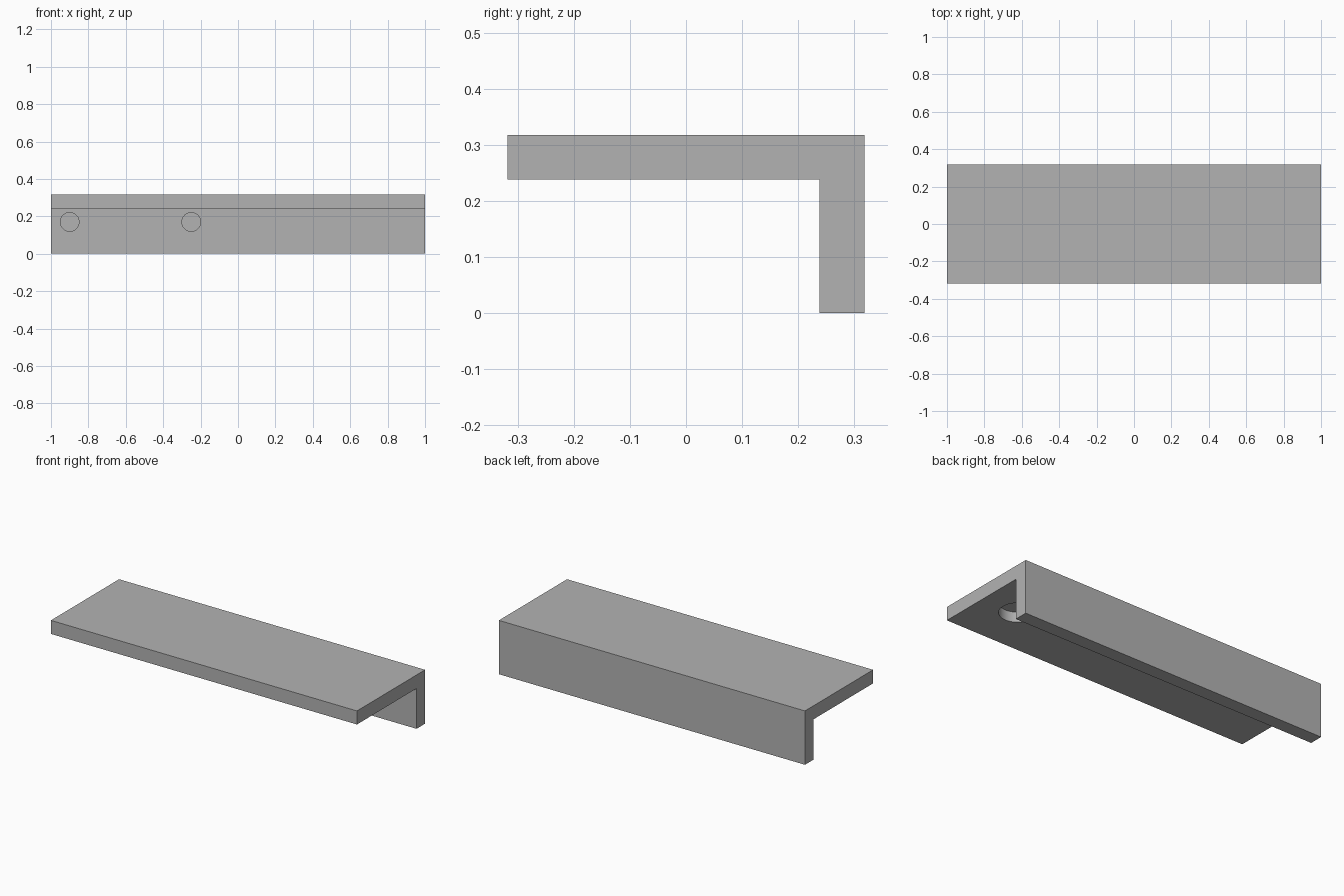
import bpy
import bmesh
import math

if "Cube" in bpy.data.objects:
    bpy.data.objects.remove(bpy.data.objects["Cube"])

HALF_LENGTH, HALF_DEPTH, HEIGHT, WALL = 1.0, 0.318, 0.318, 0.08

grey = bpy.data.materials.new("plain grey")
grey.use_nodes = True
grey.diffuse_color = (0.45, 0.45, 0.45, 1)
grey.node_tree.nodes["Principled BSDF"].inputs["Base Color"].default_value = grey.diffuse_color


def extruded_profile(name, profile):
    """Sweep a closed (y, z) outline along the whole length."""
    bm = bmesh.new()
    face = bm.faces.new([bm.verts.new((-HALF_LENGTH, y, z)) for y, z in profile])
    swept = bmesh.ops.extrude_face_region(bm, geom=[face])["geom"]
    verts = [v for v in swept if isinstance(v, bmesh.types.BMVert)]
    bmesh.ops.translate(bm, verts=verts, vec=(2 * HALF_LENGTH, 0, 0))
    bmesh.ops.recalc_face_normals(bm, faces=bm.faces)
    mesh = bpy.data.meshes.new(name)
    bm.to_mesh(mesh)
    bm.free()
    mesh.materials.append(grey)
    obj = bpy.data.objects.new(name, mesh)
    bpy.context.collection.objects.link(obj)
    return obj


def drill(target, centre, radius, depth, rotation=(0, 0, 0)):
    """Cut a blind round hole reaching `depth` to both sides of the centre."""
    bpy.ops.mesh.primitive_cylinder_add(vertices=48, radius=radius, depth=2 * depth,
                                        location=centre, rotation=rotation)
    cutter = bpy.context.object
    cutter.name = "hole_cutter"
    cutter.hide_render = True
    cutter.data.materials.append(grey)
    mod = target.modifiers.new("hole", 'BOOLEAN')
    mod.operation, mod.solver, mod.object = 'DIFFERENCE', 'EXACT', cutter
    bpy.context.view_layer.objects.active = target
    bpy.ops.object.modifier_apply(modifier=mod.name)
    bpy.data.objects.remove(cutter)


# L-shaped bracket: flat top plate with a leg along the back edge
inner_y, inner_z = HALF_DEPTH - WALL, HEIGHT - WALL
bracket = extruded_profile("angle_bracket", [
    (-HALF_DEPTH, HEIGHT), (HALF_DEPTH, HEIGHT), (HALF_DEPTH, 0),
    (inner_y, 0), (inner_y, inner_z), (-HALF_DEPTH, inner_z)])

# Two blind holes in the front of the leg
for x in (-0.9, -0.25):
    drill(bracket, (x, inner_y, 0.17), 0.05, 0.06, (math.pi / 2, 0, 0))

# Larger blind hole in the underside of the plate
drill(bracket, (0.77, -0.02, inner_z), 0.1, 0.06)

bpy.ops.object.select_all(action='DESELECT')
bracket.select_set(True)
bpy.context.view_layer.objects.active = bracket
bpy.ops.object.shade_smooth_by_angle(angle=math.radians(30))
